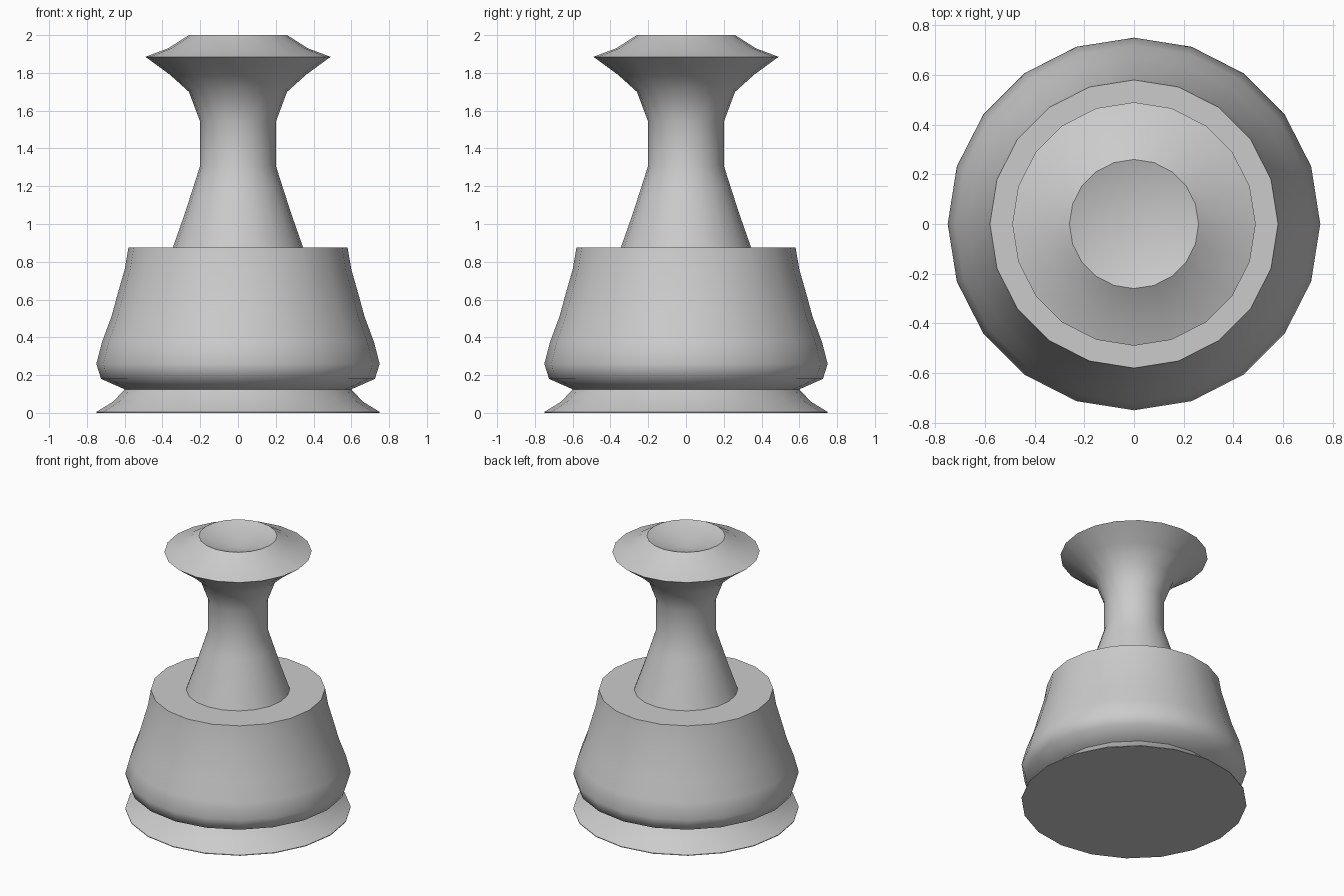
import bpy
import bmesh
from math import cos, sin, tau, radians

SIDES = 20

cube = bpy.data.objects.get("Cube")
if cube:
    bpy.data.objects.remove(cube, do_unlink=True)

grey = bpy.data.materials.new("plain grey")
grey.use_nodes = True
grey.diffuse_color = (0.6, 0.6, 0.6, 1)
grey.node_tree.nodes["Principled BSDF"].inputs["Base Color"].default_value = (0.6, 0.6, 0.6, 1)


def lathe(name, profile):
    """Turn (radius, height) points, listed outside-up, around the z axis."""
    bm = bmesh.new()
    rings = []
    for r, z in profile:
        if r == 0:
            rings.append([bm.verts.new((0, 0, z))] * SIDES)
        else:
            rings.append([bm.verts.new((r * cos(tau * i / SIDES), r * sin(tau * i / SIDES), z))
                          for i in range(SIDES)])
    for low, high in zip(rings, rings[1:]):
        for i in range(SIDES):
            j = (i + 1) % SIDES
            corners = dict.fromkeys((low[i], low[j], high[j], high[i]))
            bm.faces.new(list(corners))
    mesh = bpy.data.meshes.new(name)
    bm.to_mesh(mesh)
    bm.free()
    mesh.materials.append(grey)
    obj = bpy.data.objects.new(name, mesh)
    bpy.context.collection.objects.link(obj)
    bpy.ops.object.select_all(action="DESELECT")
    obj.select_set(True)
    bpy.context.view_layer.objects.active = obj
    bpy.ops.object.shade_smooth_by_angle(angle=radians(50))


# Flared foot with a flat underside
lathe("foot", [(0, 0), (0.75, 0), (0.75, 0.005), (0.66, 0.06), (0.6, 0.125)])

# Bell-shaped body with a flat shoulder
lathe("body", [(0.6, 0.125), (0.725, 0.18), (0.75, 0.26), (0.72, 0.375), (0.67, 0.51),
               (0.64, 0.62), (0.6, 0.76), (0.58, 0.875), (0.345, 0.875)])

# Waisted neck flaring out to the rim
lathe("neck", [(0.345, 0.875), (0.28, 1.06), (0.235, 1.2), (0.2, 1.31), (0.2, 1.54),
               (0.26, 1.7), (0.36, 1.79), (0.49, 1.885)])

# Sloped cap with a shallow conical hollow
lathe("cap", [(0.49, 1.885), (0.37, 1.93), (0.26, 2), (0, 1.915)])
